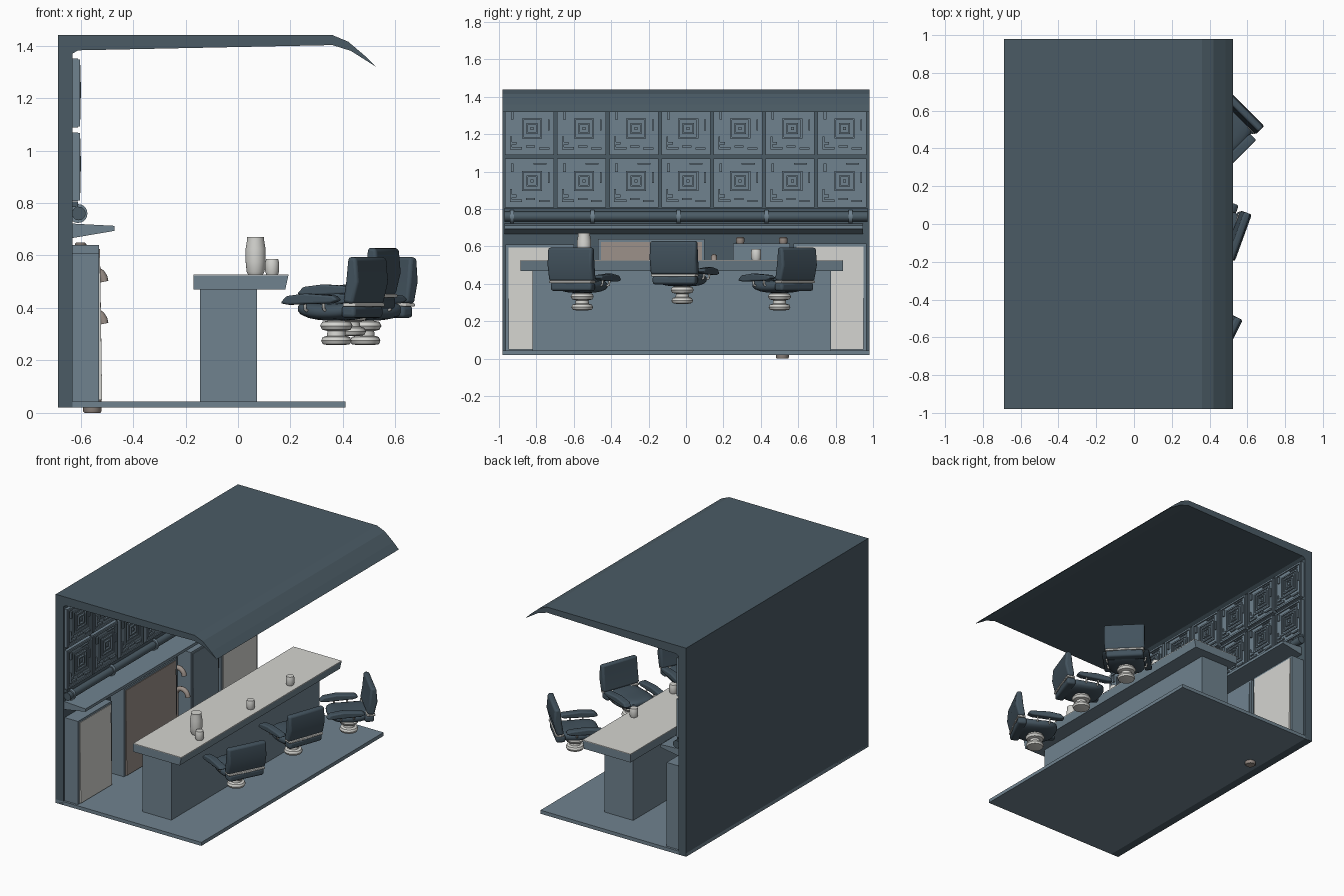
import bpy, bmesh, math
from mathutils import Matrix, Vector

if "Cube" in bpy.data.objects:
    bpy.data.objects.remove(bpy.data.objects["Cube"])


def mat(name, r, g, b):
    m = bpy.data.materials.new(name)
    m.diffuse_color = (r, g, b, 1)
    m.use_nodes = True
    m.node_tree.nodes["Principled BSDF"].inputs["Base Color"].default_value = m.diffuse_color
    return m


DARK = mat("dark_slate", .07, .105, .13)
SLATE = mat("slate", .16, .225, .275)
SEAT = mat("seat_slate", .055, .085, .11)
WHITE = mat("off_white", .66, .66, .63)
BROWN = mat("warm_grey", .33, .28, .25)


def finish(name, bm, material, bevel=0, segs=3, smooth=False):
    bmesh.ops.recalc_face_normals(bm, faces=bm.faces)
    me = bpy.data.meshes.new(name)
    bm.to_mesh(me)
    bm.free()
    me.materials.append(material)
    ob = bpy.data.objects.new(name, me)
    bpy.context.collection.objects.link(ob)
    if bevel:
        mod = ob.modifiers.new("bevel", "BEVEL")
        mod.width, mod.segments = bevel, segs
    if smooth:
        bpy.ops.object.select_all(action='DESELECT')
        ob.select_set(True)
        bpy.context.view_layer.objects.active = ob
        bpy.ops.object.shade_smooth_by_angle(angle=math.radians(40))
    return ob


def add_box(bm, x0, x1, y0, y1, z0, z1):
    m = Matrix.Translation(((x0 + x1) / 2, (y0 + y1) / 2, (z0 + z1) / 2)) @ \
        Matrix.Diagonal((x1 - x0, y1 - y0, z1 - z0, 1))
    bmesh.ops.create_cube(bm, size=1, matrix=m)


def box(name, dims, material, **kw):
    bm = bmesh.new()
    add_box(bm, *dims)
    return finish(name, bm, material, **kw)


def extrude(name, pts, y0, y1, material, **kw):
    """Extrude an xz profile along y."""
    bm = bmesh.new()
    f = bm.faces.new([bm.verts.new((x, y0, z)) for x, z in pts])
    r = bmesh.ops.extrude_face_region(bm, geom=[f])
    vs = [v for v in r["geom"] if isinstance(v, bmesh.types.BMVert)]
    bmesh.ops.translate(bm, verts=vs, vec=(0, y1 - y0, 0))
    return finish(name, bm, material, **kw)


def lathe(name, prof, loc, material, n=24):
    """Revolve an rz profile round z, closed at both ends."""
    bm = bmesh.new()
    rings = [[bm.verts.new((loc[0] + r * math.cos(2 * math.pi * i / n),
                            loc[1] + r * math.sin(2 * math.pi * i / n), loc[2] + z))
              for i in range(n)] for r, z in prof]
    for a, b in zip(rings, rings[1:]):
        for i in range(n):
            bm.faces.new((a[i], a[(i + 1) % n], b[(i + 1) % n], b[i]))
    bm.faces.new(rings[0])
    bm.faces.new(rings[-1])
    return finish(name, bm, material, smooth=True)


def rod(name, y0, y1, x, z, r, material):
    bm = bmesh.new()
    m = Matrix.Translation((x, (y0 + y1) / 2, z)) @ Matrix.Rotation(math.pi / 2, 4, 'X')
    bmesh.ops.create_cone(bm, cap_ends=True, segments=20, radius1=r, radius2=r, depth=y1 - y0, matrix=m)
    return finish(name, bm, material, smooth=True)


def tube(name, pts, r, material):
    cu = bpy.data.curves.new(name, 'CURVE')
    cu.dimensions, cu.bevel_depth, cu.bevel_resolution, cu.use_fill_caps = '3D', r, 3, True
    sp = cu.splines.new('POLY')
    sp.points.add(len(pts) - 1)
    for p, c in zip(sp.points, pts):
        p.co = (*c, 1)
    cu.materials.append(material)
    ob = bpy.data.objects.new(name, cu)
    bpy.context.collection.objects.link(ob)
    return ob


# Back wall and roof with drooping lip, floor slab
extrude("wall_and_roof", [(-.687, .02), (-.687, 1.44), (.36, 1.44), (.42, 1.415), (.485, 1.36),
                          (.525, 1.32), (.43, 1.38), (.36, 1.402), (-.61, 1.382), (-.63, 1.37),
                          (-.63, .02)], -.98, .98, DARK)
box("floor", (-.687, .41, -.98, .98, .02, .044), SLATE)

# Bar counter
box("counter_base", (-.145, .072, -.82, .775, .04, .475), SLATE)
extrude("counter_edge", [(-.17, .47), (.18, .47), (.192, .523), (-.17, .523)], -.885, .84, SLATE)
box("counter_top", (-.17, .192, -.885, .84, .522, .527), WHITE)

# Cups and flask on the counter
lathe("flask", [(.028, 0), (.034, .012), (.038, .05), (.038, .1), (.033, .13), (.033, .145)],
      (.067, -.545, .526), WHITE)
for y in (-.6, -.05, .375):
    lathe("cup", [(.022, 0), (.027, .015), (.027, .045), (.023, .06)], (.13, y, .526), WHITE)

# Wall shelf
extrude("wall_shelf", [(-.64, .665), (-.47, .694), (-.47, .713), (-.64, .722)], -.97, .945, SLATE)

# Pipe with collars
rod("wall_pipe", -.97, .97, -.607, .76, .026, DARK)
for y in (-.93, -.5, -.04, .43, .88):
    rod("pipe_collar", y - .01, y + .01, -.61, .76, .036, SLATE)
box("pipe_rail", (-.635, -.61, -.97, .97, .785, .805), DARK)

# Raised wall tile: plate, border, nested squares and small details
bm = bmesh.new()


def ring(bm, h, t, x1, cy=0, cz=0):
    for s in (-1, 1):
        e = sorted((s * h, s * (h - t)))
        add_box(bm, .01, x1, cy - h, cy + h, cz + e[0], cz + e[1])
        add_box(bm, .01, x1, cy + e[0], cy + e[1], cz - h + t, cz + h - t)


add_box(bm, 0, .022, -.131, .131, -.131, .131)
ring(bm, .128, .012, .03)
for h, t, x1 in ((.078, .01, .029), (.054, .009, .032), (.03, .008, .034)):
    ring(bm, h, t, x1, .012, .012)
add_box(bm, .01, .032, .004, .02, .004, .02)
for y0, y1, z0, z1 in ((-.105, -.04, -.1, -.088), (-.105, -.095, -.09, -.03), (-.1, -.07, -.075, -.06),
                       (.05, .105, -.1, -.09), (.098, .107, .0, .06), (-.1, -.085, .06, .105),
                       (-.02, .03, -.09, -.08), (.02, .09, .1, .108)):
    add_box(bm, .01, .032, y0, y1, z0, z1)
tile = finish("wall_tile", bm, SLATE)
tile.location = (-.632, -.836, .938)
for r in range(2):
    for c in range(7):
        if r or c:
            t = bpy.data.objects.new("wall_tile", tile.data)
            t.location = (-.632, -.836 + .2785 * c, .938 + .281 * r)
            bpy.context.collection.objects.link(t)

# Back cabinets with door panels
for y0, y1, z1, door in ((-.965, -.6, .61, WHITE), (-.47, .1, .64, BROWN),
                         (.25, .555, .615, SLATE), (.575, .965, .615, WHITE)):
    box("cabinet", (-.635, -.53, y0, y1, .04, z1), SLATE)
    extrude("cabinet_door", [(-.535, .05), (-.518, .05), (-.526, z1 - .015), (-.535, z1 - .015)],
            y0 + .015, y1 - .015, door)

# Bent taps and small jars by the cabinets, drain stub under the floor
for y, z in ((.15, .5), (.19, .34)):
    arc = [(-.6 + .045 * (1 - math.cos(a)), y, z + .045 * math.sin(a))
           for a in [math.pi * i / 8 for i in range(9)]]
    tube("bent_tap", [(-.6, y, .05)] + arc, .016, BROWN)
for y in (.29, .52):
    lathe("jar", [(.018, 0), (.022, .01), (.022, .03), (.016, .036)], (-.6, y, .614), BROWN)
lathe("drain_stub", [(.03, 0), (.035, .006), (.035, .05), (.028, .056)], (-.555, .515, 0), BROWN)


# Swivel chair, back towards local +x
def chair(x, y, dz, deg):
    parts = [lathe("chair_pedestal", [(.03, .258), (.052, .262), (.058, .275), (.052, .289), (.036, .294),
                                      (.034, .312), (.054, .317), (.062, .332), (.054, .347), (.03, .352)],
                   (0, 0, 0), WHITE)]
    # Dished seat cushion
    bm = bmesh.new()
    bmesh.ops.create_uvsphere(bm, u_segments=32, v_segments=12, radius=1)
    for v in bm.verts:
        c = v.co
        k = 1 / max(.001, (abs(c.x) ** 3 + abs(c.y) ** 3 + abs(c.z) ** 3) ** (1 / 3))
        c *= k
        v.co = (c.x * .14, c.y * .118, .385 + c.z * .034 + .015 * c.x * c.x)
    parts.append(finish("chair_seat", bm, SEAT, smooth=True))
    # Backrest in two padded pieces with a pale strip between
    parts.append(extrude("chair_back", [(.092, .42), (.137, .415), (.158, .5), (.15, .592), (.115, .595),
                                        (.105, .5)], -.132, .132, SEAT, bevel=.012, smooth=True))
    parts.append(box("chair_back_base", (.08, .14, -.122, .122, .362, .408), SEAT, bevel=.014, smooth=True))
    parts.append(box("chair_strip", (.09, .144, -.126, .126, .405, .418), WHITE, bevel=.004))
    # Arm pads on short posts
    for s in (-1, 1):
        arm = extrude("chair_arm", [(-.165, .418), (-.13, .412), (.05, .418), (.08, .43), (.06, .447),
                                    (-.06, .455), (-.14, .445)], s * .13 - .024, s * .13 + .024,
                      SEAT, bevel=.008, smooth=True)
        parts.append(arm)
        for px in (-.07, .01):
            parts.append(tube("arm_post", [(px, s * .1, .385), (px, s * .125, .395), (px, s * .13, .425)],
                              .006, WHITE))
    m = Matrix.Translation((x, y, dz)) @ Matrix.Rotation(math.radians(deg), 4, 'Z')
    for p in parts:
        p.matrix_world = m


chair(.375, -.555, 0, -27)
chair(.43, -.02, .035, -20)
chair(.485, .5, 0, 45)
